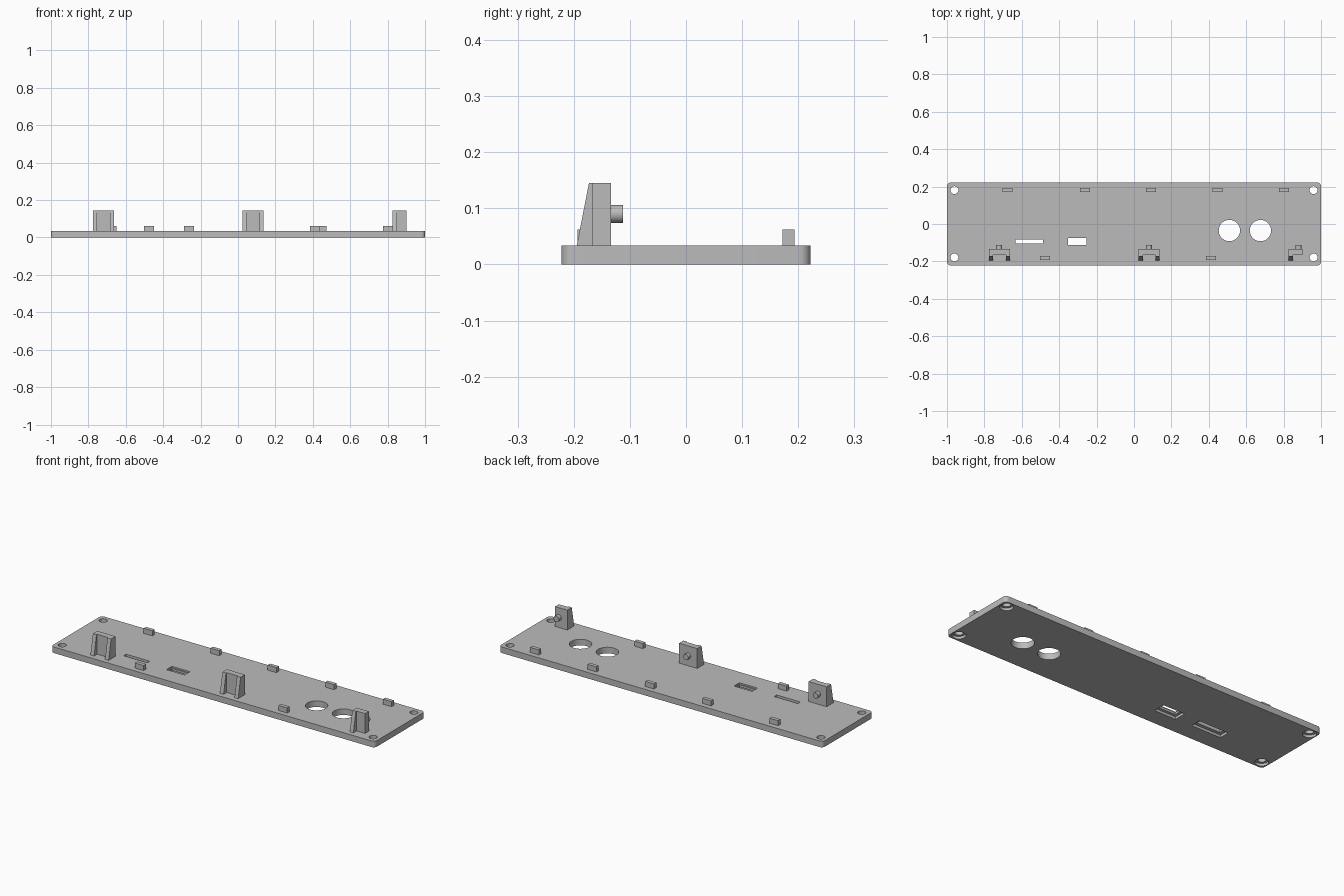
import bpy
import bmesh
import math

cube = bpy.data.objects.get("Cube")
if cube:
    bpy.data.objects.remove(cube, do_unlink=True)

grey = bpy.data.materials.new("light grey")
grey.use_nodes = True
COLOUR = (0.5, 0.5, 0.5, 1)
grey.diffuse_color = COLOUR
grey.node_tree.nodes["Principled BSDF"].inputs["Base Color"].default_value = COLOUR

TOP = 0.034  # upper face of the panel


def finish(name, bm):
    bmesh.ops.recalc_face_normals(bm, faces=bm.faces)
    mesh = bpy.data.meshes.new(name)
    bm.to_mesh(mesh)
    bm.free()
    mesh.materials.append(grey)
    ob = bpy.data.objects.new(name, mesh)
    bpy.context.collection.objects.link(ob)
    return ob


def add_box(bm, x, y, z):
    """Box from three (low, high) ranges."""
    verts = bmesh.ops.create_cube(bm, size=1)["verts"]
    for v in verts:
        v.co = [lo + (c + 0.5) * (hi - lo) for c, (lo, hi) in zip(v.co, (x, y, z))]
    return verts


def box(name, x, y, z):
    bm = bmesh.new()
    add_box(bm, x, y, z)
    return finish(name, bm)


def cone(name, x, y, z, r_low, r_high):
    bm = bmesh.new()
    verts = bmesh.ops.create_cone(bm, cap_ends=True, segments=40, radius1=r_low,
                                  radius2=r_high, depth=z[1] - z[0])["verts"]
    bmesh.ops.translate(bm, verts=verts, vec=(x, y, sum(z) / 2))
    return finish(name, bm)


def smooth(ob):
    bpy.ops.object.select_all(action='DESELECT')
    ob.select_set(True)
    bpy.context.view_layer.objects.active = ob
    bpy.ops.object.shade_smooth_by_angle(angle=math.radians(30))


# Panel with rounded upright corners
bm = bmesh.new()
add_box(bm, (-1, 1), (-0.222, 0.222), (0, TOP))
upright = [e for e in bm.edges if abs(e.verts[0].co.z - e.verts[1].co.z) > 0.01]
bmesh.ops.bevel(bm, geom=upright, offset=0.02, segments=6, profile=0.5, affect='EDGES')
panel = finish("panel", bm)

# Cutters: screw holes with counterbores, two round openings, two stepped slots
THROUGH = (-0.05, 0.1)
cutters = []
for x in (-0.96, 0.96):
    for y in (-0.179, 0.181):
        cutters.append(cone("screw_hole_cutter", x, y, THROUGH, 0.021, 0.021))
        cutters.append(cone("counterbore_cutter", x, y, (-0.05, 0.014), 0.034, 0.034))
for x in (0.51, 0.676):
    cutters.append(cone("round_opening_cutter", x, -0.035, THROUGH, 0.057, 0.057))
for x, y, w, d, rim in ((-0.56, -0.094, 0.073, 0.011, 0.018),
                        (-0.304, -0.093, 0.05, 0.018, 0.016)):
    cutters.append(box("slot_cutter", (x - w, x + w), (y - d, y + d), THROUGH))
    cutters.append(box("slot_recess_cutter", (x - w - rim, x + w + rim),
                       (y - d - rim, y + d + rim), (-0.05, 0.014)))
# Shallow upper rim around the wider slot
cutters.append(box("slot_rim_cutter", (-0.36, -0.248), (-0.117, -0.069), (0.026, 0.1)))

for cutter in cutters:
    cutter.hide_render = True
    mod = panel.modifiers.new("cut", 'BOOLEAN')
    mod.operation = 'DIFFERENCE'
    mod.solver = 'EXACT'
    mod.object = cutter
depsgraph = bpy.context.evaluated_depsgraph_get()
cut_mesh = bpy.data.meshes.new_from_object(panel.evaluated_get(depsgraph))
panel.modifiers.clear()
panel.data = cut_mesh
for cutter in cutters:
    bpy.data.objects.remove(cutter, do_unlink=True)
smooth(panel)

# Locating tabs along the back and front edges
for x in (-0.677, -0.263, 0.09, 0.446, 0.801):
    box("back_tab", (x - 0.027, x + 0.027), (0.172, 0.193), (TOP - 0.002, 0.062))
for x in (-0.475, 0.412):
    box("front_tab", (x - 0.027, x + 0.027), (-0.193, -0.171), (TOP - 0.002, 0.062))

# Mounting posts: upright block, sloped ribs in front, round peg behind
for x0, x1, ribs, peg_x in ((-0.775, -0.663, 2, -0.721),
                            (0.025, 0.137, 2, 0.08),
                            (0.827, 0.902, 1, 0.88)):
    box("post_block", (x0, x1), (-0.167, -0.134), (TOP - 0.002, 0.145))
    for rib_x in (x0, x1 - 0.022)[:ribs]:
        bm = bmesh.new()
        for v in add_box(bm, (rib_x, rib_x + 0.022), (-0.195, -0.167), (TOP - 0.002, 0.145)):
            if v.co.z > 0.1 and v.co.y < -0.18:
                v.co.y = -0.173
        finish("post_rib", bm)
    peg = cone("post_peg", 0, 0, (0, 0.024), 0.016, 0.016)
    peg.rotation_euler.x = math.radians(-90)
    peg.location = (peg_x, -0.136, 0.09)
    smooth(peg)
